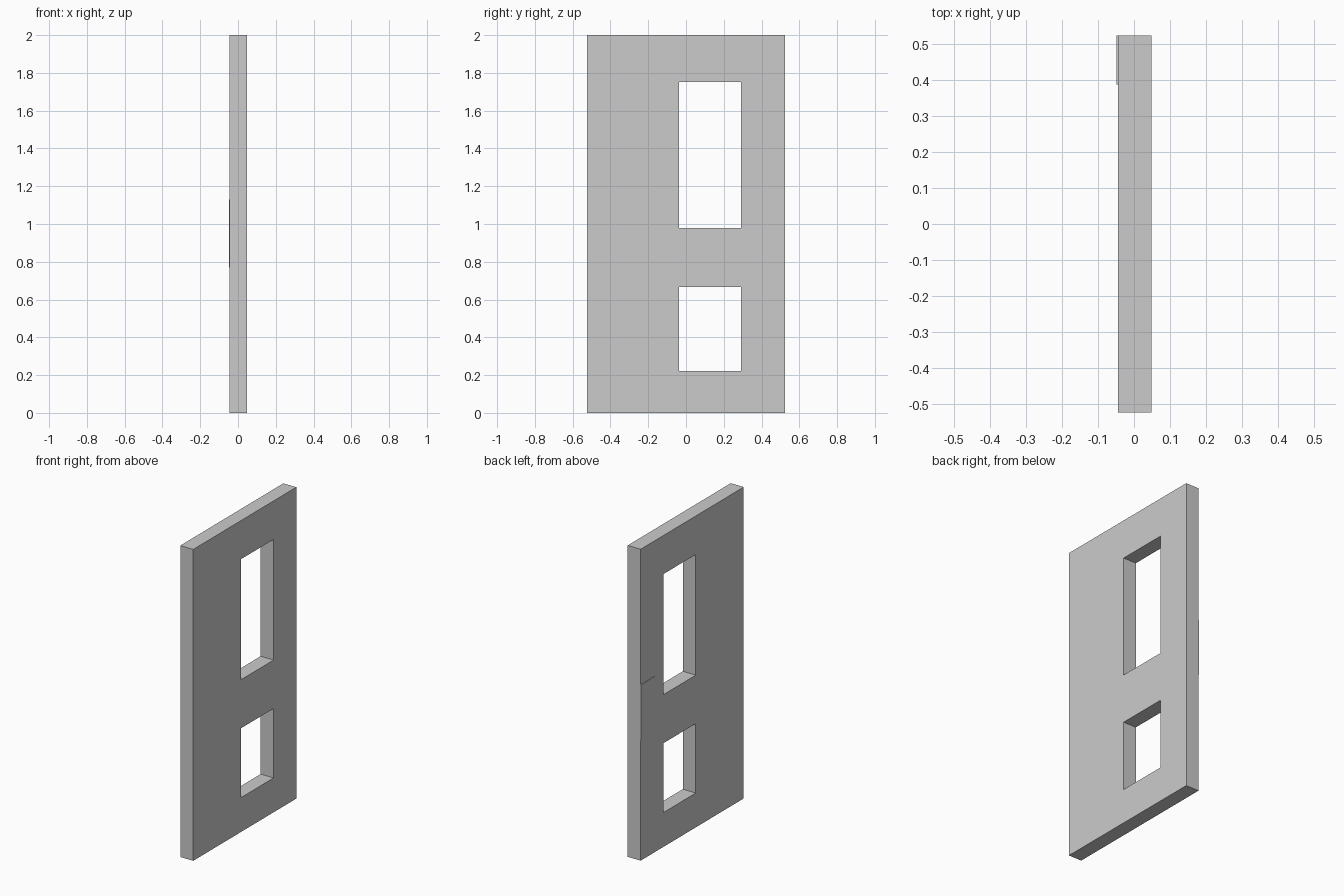
import bpy, bmesh
from mathutils import Vector

if "Cube" in bpy.data.objects:
    bpy.data.objects.remove(bpy.data.objects["Cube"])


def add_object(name, bm):
    mesh = bpy.data.meshes.new(name)
    bm.to_mesh(mesh)
    bm.free()
    obj = bpy.data.objects.new(name, mesh)
    bpy.context.collection.objects.link(obj)
    return obj


def slab(name, x0, x1, ys, zs, holes=()):
    """Slab across x, laid out as a y/z grid with some cells left open."""
    bm = bmesh.new()
    v = [[bm.verts.new((x0, y, z)) for z in zs] for y in ys]
    for i in range(len(ys) - 1):
        for j in range(len(zs) - 1):
            if (i, j) not in holes:
                bm.faces.new((v[i][j], v[i + 1][j], v[i + 1][j + 1], v[i][j + 1]))
    ext = bmesh.ops.extrude_face_region(bm, geom=bm.faces[:], use_keep_orig=True)
    new_verts = [g for g in ext["geom"] if isinstance(g, bmesh.types.BMVert)]
    bmesh.ops.translate(bm, verts=new_verts, vec=Vector((x1 - x0, 0, 0)))
    bmesh.ops.recalc_face_normals(bm, faces=bm.faces[:])
    return add_object(name, bm)


# Door leaf with two window openings
slab("door_leaf", -0.044, 0.048,
     (-0.523, -0.036, 0.292, 0.523),
     (0, 0.221, 0.666, 0.978, 1.752, 2.0),
     holes={(1, 1), (1, 3)})

# Thin lock plate on the back face, at the door edge
slab("lock_plate", -0.048, -0.044, (0.387, 0.523), (0.771, 1.131))
